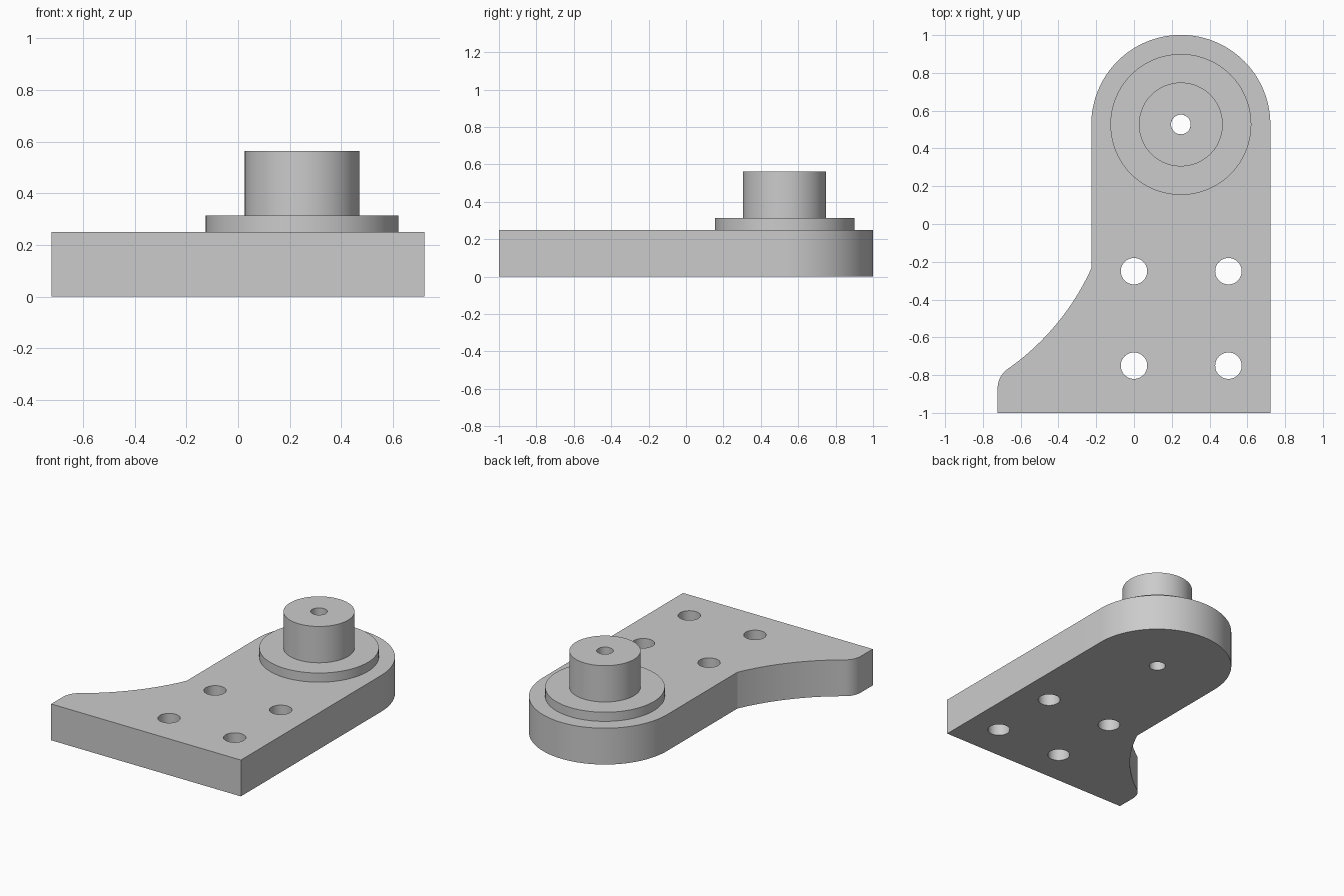
import bpy, bmesh, math
from math import cos, sin, radians
from mathutils import Vector

cube = bpy.data.objects.get("Cube")
if cube:
    bpy.data.objects.remove(cube, do_unlink=True)

HALF_WIDTH = 0.722
THICKNESS = 0.25
BOSS = Vector((0.248, 0.527))
END_RADIUS = HALF_WIDTH - BOSS.x
BORE = 0.052

grey = bpy.data.materials.new("machined grey")
grey.use_nodes = True
grey.diffuse_color = (0.6, 0.6, 0.6, 1)
grey.node_tree.nodes["Principled BSDF"].inputs["Base Color"].default_value = grey.diffuse_color


def arc(center, radius, start, end, steps):
    angles = [radians(start + (end - start) * i / steps) for i in range(steps + 1)]
    return [(center[0] + radius * cos(a), center[1] + radius * sin(a)) for a in angles]


def bowed(start, end, bulge, steps):
    """Shallow circular arc between two points, bulging to the right of travel."""
    a, b = Vector(start), Vector(end)
    chord = b - a
    half = chord.length / 2
    radius = (half * half + bulge * bulge) / (2 * bulge)
    normal = Vector((chord.y, -chord.x)).normalized()
    center = (a + b) / 2 - normal * (radius - bulge)
    sweep = math.asin(half / radius)
    points = []
    for i in range(steps + 1):
        t = sweep * (2 * i / steps - 1)
        points.append(tuple(center + normal * radius * cos(t)
                            + chord.normalized() * radius * sin(t)))
    return points


def make_object(name, bm):
    bmesh.ops.recalc_face_normals(bm, faces=bm.faces)
    mesh = bpy.data.meshes.new(name)
    bm.to_mesh(mesh)
    bm.free()
    mesh.materials.append(grey)
    obj = bpy.data.objects.new(name, mesh)
    bpy.context.collection.objects.link(obj)
    return obj


def activate(obj):
    bpy.ops.object.select_all(action="DESELECT")
    obj.select_set(True)
    bpy.context.view_layer.objects.active = obj


# Plate outline, extruded
outline = [(-HALF_WIDTH, -1), (HALF_WIDTH, -1)]
outline += arc(BOSS, END_RADIUS, 0, 180, 64)
flank = bowed((-0.672, -0.77), (BOSS.x - END_RADIUS, -0.235), 0.047, 24)
outline += flank[::-1]
outline += arc((-0.597, -0.87), 0.125, 127, 180, 10)[1:]
bm = bmesh.new()
base = bm.faces.new([bm.verts.new((x, y, 0)) for x, y in outline])
top = bmesh.ops.extrude_face_region(bm, geom=[base])["geom"]
bmesh.ops.translate(bm, vec=(0, 0, THICKNESS),
                    verts=[v for v in top if isinstance(v, bmesh.types.BMVert)])
if not any(f.calc_center_median().z == 0 for f in bm.faces):
    bm.faces.new([v for v in bm.verts if v.co.z == 0])
plate = make_object("mounting_plate", bm)

# Mounting holes and the bore through the plate
holes = [(x, y, 0.07) for x in (0, 0.5) for y in (-0.25, -0.75)]
holes.append((BOSS.x, BOSS.y, BORE))
bm = bmesh.new()
for x, y, radius in holes:
    made = bmesh.ops.create_cone(bm, cap_ends=True, segments=48, radius1=radius,
                                 radius2=radius, depth=1)
    bmesh.ops.translate(bm, verts=made["verts"], vec=(x, y, 0))
cutter = make_object("hole_cutter", bm)
cutter.hide_render = True
activate(plate)
cut = plate.modifiers.new("holes", "BOOLEAN")
cut.operation = "DIFFERENCE"
cut.solver = "EXACT"
cut.object = cutter
bpy.ops.object.modifier_apply(modifier=cut.name)
bpy.data.objects.remove(cutter, do_unlink=True)

# Flange and post turned from one profile, with a bore
profile = [(0.373, THICKNESS), (0.373, 0.313), (0.222, 0.313),
           (0.222, 0.563), (BORE, 0.563), (BORE, THICKNESS)]
bm = bmesh.new()
verts = [bm.verts.new((BOSS.x + r, BOSS.y, z)) for r, z in profile]
edges = [bm.edges.new(pair) for pair in zip(verts, verts[1:])]
bmesh.ops.spin(bm, geom=verts + edges, cent=(BOSS.x, BOSS.y, 0), axis=(0, 0, 1),
               angle=math.tau, steps=96, use_merge=True)
bmesh.ops.remove_doubles(bm, verts=bm.verts, dist=0.0001)
post = make_object("flanged_post", bm)

for obj in (plate, post):
    activate(obj)
    bpy.ops.object.shade_smooth_by_angle(angle=radians(20))
